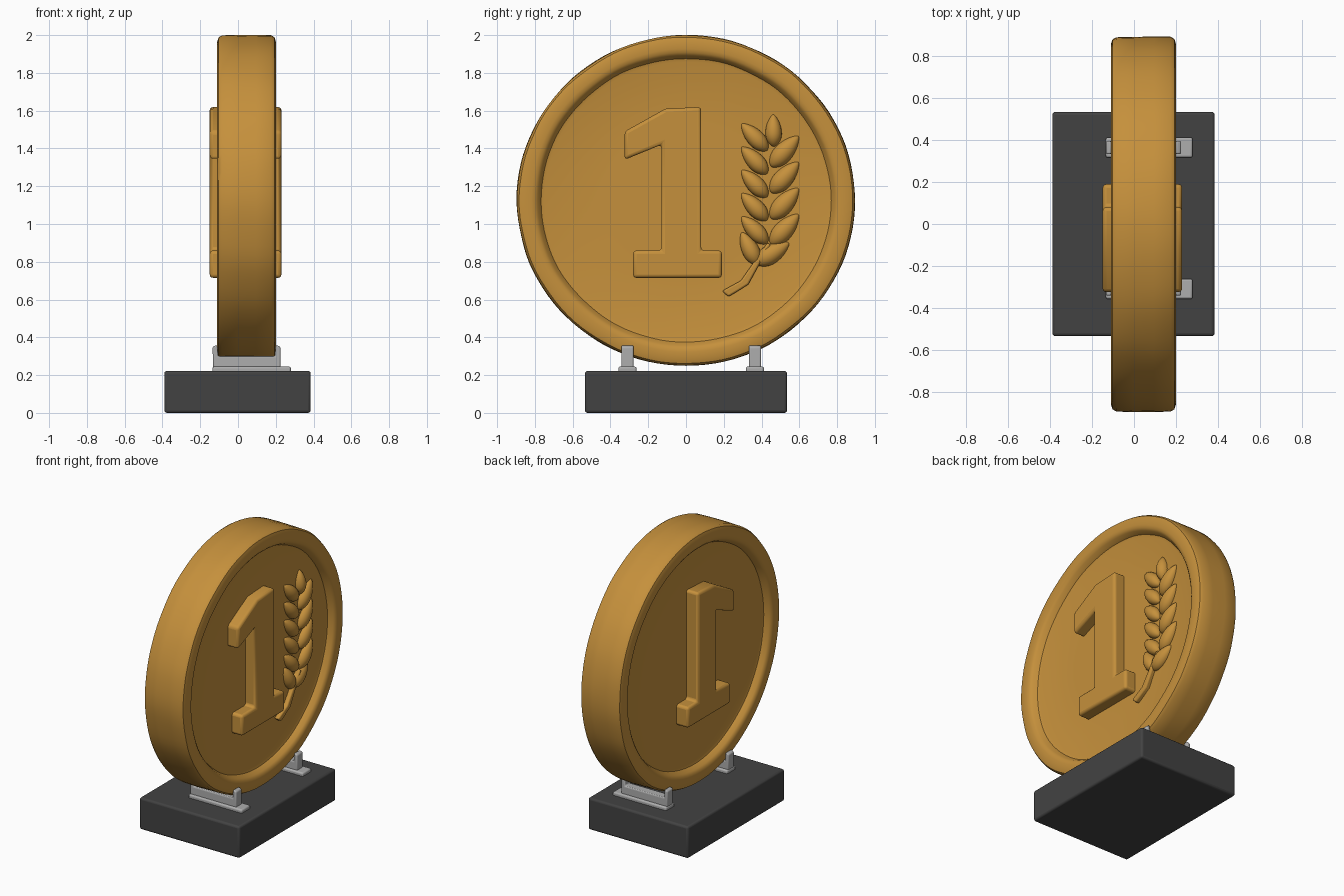
import bpy, bmesh, math
from mathutils import Vector, Matrix, noise

cube = bpy.data.objects.get("Cube")
if cube:
    bpy.data.objects.remove(cube, do_unlink=True)


def material(name, rgb):
    m = bpy.data.materials.new(name)
    m.use_nodes = True
    m.diffuse_color = (*rgb, 1)
    bsdf = m.node_tree.nodes["Principled BSDF"]
    bsdf.inputs["Base Color"].default_value = (*rgb, 1)
    bsdf.inputs["Roughness"].default_value = 0.6
    return m


GOLD = material("gold", (0.56, 0.28, 0.045))
CHARCOAL = material("charcoal", (0.055, 0.055, 0.055))
GREY = material("light_grey", (0.42, 0.42, 0.42))


def finish(name, bm, mat, bevel=0, angle=40):
    bmesh.ops.recalc_face_normals(bm, faces=bm.faces[:])
    mesh = bpy.data.meshes.new(name)
    bm.to_mesh(mesh)
    bm.free()
    mesh.materials.append(mat)
    obj = bpy.data.objects.new(name, mesh)
    bpy.context.scene.collection.objects.link(obj)
    if bevel:
        mod = obj.modifiers.new("soft_edges", "BEVEL")
        mod.width = bevel
        mod.segments = 3
        mod.limit_method = "ANGLE"
    bpy.ops.object.select_all(action="DESELECT")
    obj.select_set(True)
    bpy.context.view_layer.objects.active = obj
    bpy.ops.object.shade_smooth_by_angle(angle=math.radians(angle))
    return obj


def prism(name, outline, offset, mat, bevel):
    """Extrude a closed outline of 3D points along an offset."""
    bm = bmesh.new()
    face = bm.faces.new([bm.verts.new(p) for p in outline])
    new = bmesh.ops.extrude_face_region(bm, geom=[face])["geom"]
    verts = [v for v in new if isinstance(v, bmesh.types.BMVert)]
    bmesh.ops.translate(bm, verts=verts, vec=offset)
    return finish(name, bm, mat, bevel)


def box(name, low, high, mat, bevel):
    (x0, y0, z0), (x1, y1, z1) = low, high
    outline = [(x0, y0, z0), (x1, y0, z0), (x1, y1, z0), (x0, y1, z0)]
    return prism(name, outline, (0, 0, z1 - z0), mat, bevel)


# Coin: one half of the section, mirrored, then turned around the x axis
MID, CENTRE_Z, FACE = 0.045, 1.125, 0.15
half = [(0.105, 0), (0.105, 0.4), (0.105, 0.75), (0.11, 0.768), (0.14, 0.785),
        (0.152, 0.80), (0.155, 0.82), (0.155, 0.86), (0.148, 0.882), (0.13, 0.893), (0.05, 0.895)]
section = half + [(-x, r) for x, r in reversed(half)]
bm = bmesh.new()
verts = [bm.verts.new((MID + x, r, 0)) for x, r in section]
edges = [bm.edges.new(pair) for pair in zip(verts, verts[1:])]
bmesh.ops.spin(bm, geom=verts + edges, cent=(0, 0, 0), axis=(1, 0, 0),
               angle=math.tau, steps=112, use_duplicate=False)
bmesh.ops.remove_doubles(bm, verts=bm.verts[:], dist=0.0005)
for v in bm.verts:
    # Gentle hand-worked wobble around the rim
    if v.co.yz.length > 0.7:
        grow = 1 + 0.005 * noise.noise(v.co * 5)
        v.co.y *= grow
        v.co.z *= grow
    v.co.z = v.co.z * 0.978 + CENTRE_Z
finish("coin", bm, GOLD)

# Raised numeral passing right through the coin
numeral = [(-0.325, 1.34), (-0.325, 1.49), (-0.11, 1.61), (0.08, 1.62), (0.08, 0.86), (0.19, 0.86),
           (0.19, 0.715), (-0.28, 0.715), (-0.28, 0.86), (-0.13, 0.86), (-0.13, 1.42)]
prism("numeral", [(-0.15, y, z) for y, z in numeral], (0.38, 0, 0), GOLD, 0.018)


# Wheat ear on the right face
def grain(name, base, tip, width):
    base, tip = Vector((FACE, *base)), Vector((FACE, *tip))
    along = tip - base
    bm = bmesh.new()
    bmesh.ops.create_uvsphere(bm, u_segments=20, v_segments=14, radius=1)
    for v in bm.verts:
        taper = (1 - 0.22 * v.co.z) * (1 - 0.3 * abs(v.co.z) ** 3)
        v.co.x *= 0.045 * taper
        v.co.y *= width / 2 * taper
        v.co.z *= along.length / 2
    turn = Matrix.Rotation(math.atan2(-along.y, along.z), 4, "X")
    bm.transform(Matrix.Translation((base + tip) / 2) @ turn)
    finish(name, bm, GOLD, angle=60)


grain("top_grain", (0.465, 1.41), (0.462, 1.58), 0.085)
for i in range(5):
    z = 1.39 - 0.123 * i
    grain(f"left_grain_{i}", (0.43, z), (0.295, z + 0.14), 0.09)
for i in range(4):
    z = 1.305 - 0.138 * i
    grain(f"right_grain_{i}", (0.45, z), (0.595, z + 0.16), 0.10)
grain("low_left_grain", (0.38, 0.785), (0.295, 0.955), 0.09)
grain("low_right_grain", (0.37, 0.79), (0.545, 0.90), 0.10)

# Wheat stalk: a flattened strip, widest at the cut end
stalk = [(0.43, 0.90), (0.36, 0.80), (0.29, 0.70), (0.19, 0.645), (0.225, 0.615),
         (0.275, 0.645), (0.33, 0.68), (0.39, 0.79), (0.45, 0.89)]
prism("wheat_stalk", [(FACE - 0.02, y, z) for y, z in stalk], (0.05, 0, 0), GOLD, 0.01)

# Plinth
box("plinth", (-0.39, -0.535, 0), (0.385, 0.535, 0.222), CHARCOAL, 0.014)

# Two cradles, each a U-shaped bracket on a flat foot
cradle = [(-0.13, 0.21), (0.225, 0.21), (0.225, 0.35), (0.20, 0.36), (0.195, 0.30),
          (-0.105, 0.30), (-0.11, 0.36), (-0.135, 0.35)]
for side, y in (("front", -0.31), ("back", 0.365)):
    outline = [(x, y - 0.032, z) for x, z in cradle]
    prism(f"{side}_cradle", outline, (0, 0.064, 0), GREY, 0.008)
    box(f"{side}_cradle_foot", (-0.135, y - 0.048, 0.21), (0.28, y + 0.048, 0.245), GREY, 0.01)
